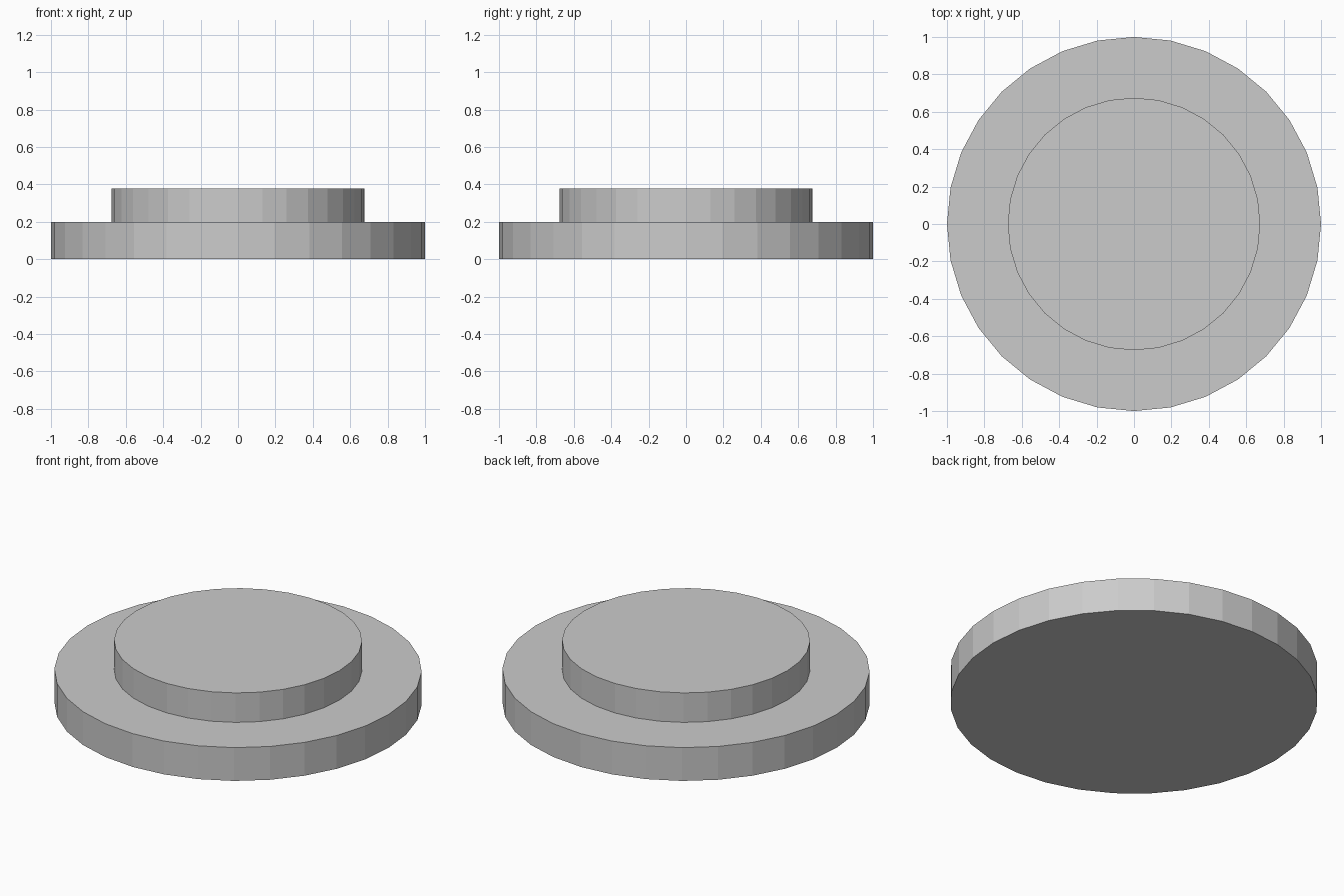
import bpy, bmesh
from mathutils import Vector, Matrix

if "Cube" in bpy.data.objects:
    bpy.data.objects.remove(bpy.data.objects["Cube"])

SIDES = 32
BASE_R, BASE_H = 1.0, 0.2
STEP_R, STEP_H = 0.675, 0.177

bm = bmesh.new()

# Base disc
bmesh.ops.create_cone(bm, cap_ends=True, segments=SIDES, radius1=BASE_R, radius2=BASE_R,
                      depth=BASE_H, matrix=Matrix.Translation((0, 0, BASE_H / 2)))
bm.normal_update()
top = max(bm.faces, key=lambda f: f.normal.z)

# Ledge: inset the top face, scaled to the upper radius
bmesh.ops.inset_individual(bm, faces=[top], thickness=0.1)
radius = top.verts[0].co.xy.length
bmesh.ops.scale(bm, vec=Vector((STEP_R / radius, STEP_R / radius, 1)), verts=top.verts[:])

# Raised upper disc
raised = bmesh.ops.extrude_discrete_faces(bm, faces=[top])["faces"][0]
bmesh.ops.translate(bm, vec=Vector((0, 0, STEP_H)), verts=raised.verts[:])
bmesh.ops.recalc_face_normals(bm, faces=bm.faces[:])

mesh = bpy.data.meshes.new("stepped_disc")
bm.to_mesh(mesh)
bm.free()
bpy.context.collection.objects.link(bpy.data.objects.new("stepped_disc", mesh))
